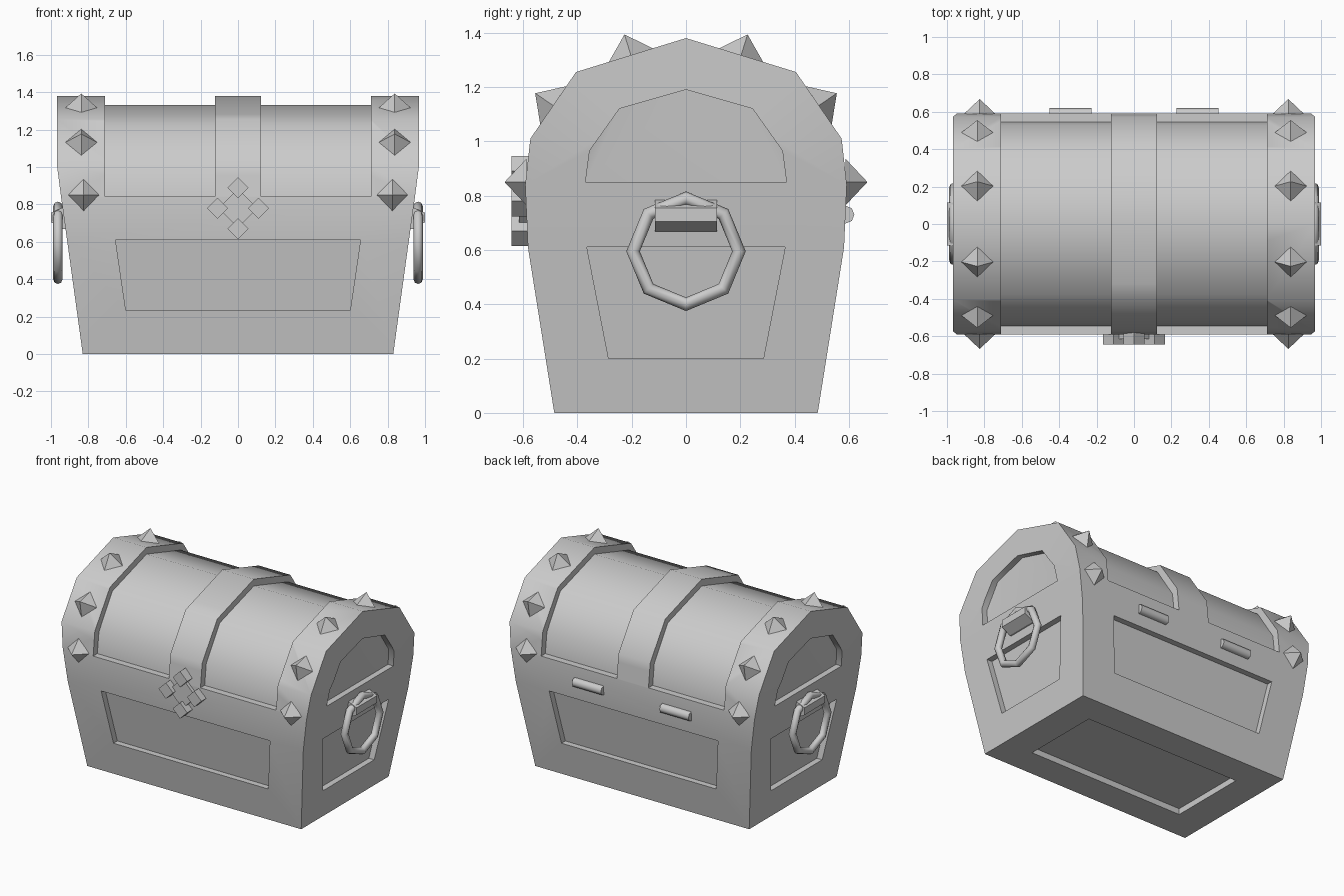
import bpy, bmesh
from math import pi
from mathutils import Vector, Matrix

if "Cube" in bpy.data.objects:
    bpy.data.objects.remove(bpy.data.objects["Cube"])


def make(name, bm, smooth=None):
    bmesh.ops.recalc_face_normals(bm, faces=bm.faces)
    me = bpy.data.meshes.new(name)
    bm.to_mesh(me)
    bm.free()
    ob = bpy.data.objects.new(name, me)
    bpy.context.collection.objects.link(ob)
    if smooth:
        smooth_by_angle(ob, smooth)
    return ob


def select(ob):
    bpy.ops.object.select_all(action='DESELECT')
    ob.select_set(True)
    bpy.context.view_layer.objects.active = ob


def smooth_by_angle(ob, deg):
    select(ob)
    bpy.ops.object.shade_smooth_by_angle(angle=deg * pi / 180)


def prism(bm, pts, vec):
    a = [bm.verts.new(p) for p in pts]
    b = [bm.verts.new(Vector(p) + Vector(vec)) for p in pts]
    n = len(pts)
    for i in range(n):
        j = (i + 1) % n
        bm.faces.new((a[i], a[j], b[j], b[i]))
    caps = [bm.faces.new(a), bm.faces.new(b[::-1])]
    bmesh.ops.triangulate(bm, faces=caps)


# Chest shell: stacked rectangles (z, half width, half depth) closing to a ridge
levels = [(0, .83, .485), (.61, .914, .582), (.84, .946, .592),
          (1.01, .968, .573), (1.255, .968, .405)]
bm = bmesh.new()
rings = [[bm.verts.new((sx * w, sy * d, z)) for sx, sy in
          ((-1, -1), (1, -1), (1, 1), (-1, 1))] for z, w, d in levels]
bm.faces.new(rings[0])
for lo, hi in zip(rings, rings[1:]):
    for i in range(4):
        j = (i + 1) % 4
        bm.faces.new((lo[i], lo[j], hi[j], hi[i]))
l, r = bm.verts.new((-.968, 0, 1.38)), bm.verts.new((.968, 0, 1.38))
t = rings[-1]
for f in ((t[0], t[1], r, l), (t[2], t[3], l, r), (t[1], t[2], r), (t[3], t[0], l)):
    bm.faces.new(f)
chest = make("chest_body", bm)


def half_width(z):
    return .83 + .138 * min(z, 1)


def half_depth(z):
    return .485 + .097 * z / .61


# Recess cutters: panels, arches, underside and lid bays
D = .042
bm = bmesh.new()
for s in (-1, 1):
    prism(bm, [(x, s * (half_depth(z) - D), z) for x, z in
               ((-.60, .235), (.60, .235), (.655, .61), (-.655, .61))], (0, s * .2, 0))
    for outline in (((-.285, .2), (.285, .2), (.365, .61), (-.365, .61)),
                    ((-.37, .85), (.37, .85), (.355, .965), (.245, 1.12), (0, 1.19),
                     (-.245, 1.12), (-.355, .965))):
        prism(bm, [(s * (half_width(z) - D), y, z) for y, z in outline], (s * .2, 0, 0))
    bay = [(-.545, .843), (-.527, .99), (-.378, 1.217), (0, 1.332),
           (.378, 1.217), (.527, .99), (.545, .843),
           (.75, .843), (.75, 1.5), (-.75, 1.5), (-.75, .843)]
    prism(bm, [(s * .123, y, z) for y, z in bay], (s * .587, 0, 0))
prism(bm, [(-.61, -.28, -.1), (.61, -.28, -.1), (.61, .28, -.1), (-.61, .28, -.1)],
      (0, 0, .1 + D))
cutter = make("recess_cutter", bm)
cutter.hide_render = True
mod = chest.modifiers.new("recesses", 'BOOLEAN')
mod.object = cutter
mod.operation = 'DIFFERENCE'
mod.solver = 'EXACT'
select(chest)
bpy.ops.object.modifier_apply(modifier=mod.name)
bpy.data.objects.remove(cutter)
smooth_by_angle(chest, 42)

# Pyramid studs along both end bands
bm = bmesh.new()
for sx in (-1, 1):
    for sy in (-1, 1):
        for x, y, z, ny, nz in ((.825, .588, .85, 1, 0), (.838, .489, 1.132, .83, .56),
                                (.838, .203, 1.317, .295, .955)):
            n = Vector((0, sy * ny, nz))
            side = Vector((1, 0, 0))
            rot = Matrix((side, n.cross(side), n)).transposed().to_4x4()
            place = Matrix.Translation((sx * x, sy * y, z)) @ rot
            bmesh.ops.create_cone(bm, cap_ends=True, segments=4, radius1=.085, radius2=0,
                                  depth=.08, matrix=place @ Matrix.Translation((0, 0, .04)))
make("band_studs", bm)

# Diamond clasp with four raised tips
bm = bmesh.new()


def diamond(x, z, h, front):
    prism(bm, [(x - h, front, z), (x, front, z - h), (x + h, front, z), (x, front, z + h)],
          (0, -.55 - front, 0))


diamond(0, .78, .105, -.615)
for dx, dz in ((.11, 0), (-.11, 0), (0, .11), (0, -.11)):
    diamond(dx, .78 + dz, .056, -.643)
make("front_clasp", bm)

# Side handles: bracket and octagonal ring
for s, label in ((-1, "left"), (1, "right")):
    bm = bmesh.new()
    prism(bm, [(s * x, -.115, z) for x, z in
               ((.90, .785), (.935, .785), (1, .755), (1, .705), (.935, .668), (.90, .668))],
          (0, .23, 0))
    make(label + "_handle_bracket", bm)
    bpy.ops.mesh.primitive_torus_add(major_segments=8, minor_segments=8, major_radius=.195,
                                     minor_radius=.025, location=(s * .963, 0, .595),
                                     rotation=(0, pi / 2, 0))
    ring = bpy.context.object
    ring.name = label + "_handle_ring"
    smooth_by_angle(ring, 50)

# Back hinge barrels
bm = bmesh.new()
for s in (-1, 1):
    bmesh.ops.create_cone(bm, cap_ends=True, segments=8, radius1=.033, radius2=.033, depth=.225,
                          matrix=Matrix.Translation((s * .34, .587, .73))
                          @ Matrix.Rotation(pi / 2, 4, 'Y'))
make("back_hinges", bm, 50)
